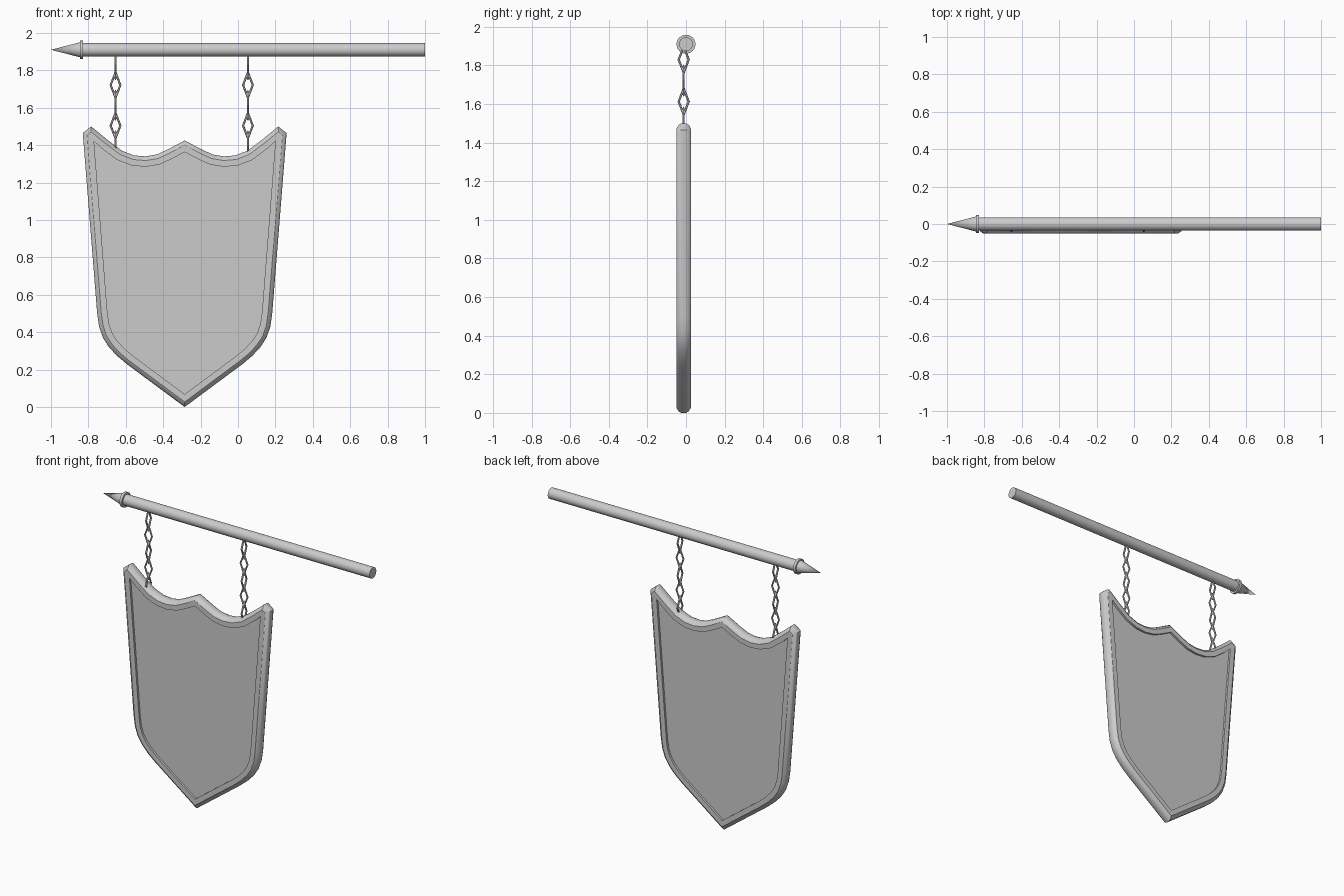
import bpy, bmesh, math
from mathutils import Vector

if "Cube" in bpy.data.objects:
    bpy.data.objects.remove(bpy.data.objects["Cube"])

CX, CY = -0.285, -0.012     # shield centre line
ROD_Z = 1.91


def smooth(obj, angle=35):
    bpy.ops.object.select_all(action='DESELECT')
    obj.select_set(True)
    bpy.context.view_layer.objects.active = obj
    bpy.ops.object.shade_smooth_by_angle(angle=math.radians(angle))


def rod_part(name, x0, x1, r0, r1):
    # cylinder or cone along x, r0 at x0 and r1 at x1
    bpy.ops.mesh.primitive_cone_add(vertices=24, radius1=r0, radius2=r1, depth=x1 - x0,
                                    location=((x0 + x1) / 2, 0, ROD_Z),
                                    rotation=(0, math.pi / 2, 0))
    obj = bpy.context.object
    obj.name = name
    smooth(obj)


# hanging rod with collar and pointed tip
rod_part("rod", -0.83, 1.0, 0.036, 0.036)
rod_part("rod_collar", -0.845, -0.828, 0.049, 0.049)
rod_part("rod_tip", -1.0, -0.845, 0.0, 0.04)

# chains of alternating diamond links
for side, x in (("left", -0.655), ("right", 0.053)):
    for i in range(5):
        bpy.ops.mesh.primitive_torus_add(major_segments=4, minor_segments=6,
                                         major_radius=0.026, minor_radius=0.006)
        link = bpy.context.object
        link.name = f"chain_link_{side}_{i + 1}"
        link.scale = (1, 2.6, 1)
        link.rotation_euler = (math.pi / 2, 0, math.pi / 2 if i % 2 == 0 else 0)
        link.location = (x, CY, 1.83 - 0.1085 * i)

# shield outline, right half from top peak to bottom point
half = [(0, 1.425), (0.095, 1.375), (0.15, 1.35), (0.21, 1.34), (0.27, 1.345),
        (0.335, 1.37), (0.415, 1.43), (0.5, 1.50), (0.545, 1.465),
        (0.468, 0.50), (0.458, 0.43), (0.437, 0.37), (0.405, 0.32), (0.36, 0.272),
        (0.31, 0.23), (0, 0.0)]
outline = [Vector(p) for p in half + [(-x, z) for x, z in half[-2:0:-1]]]


def inset(d):
    # mitred inward offset of the clockwise outline
    out, n = [], len(outline)
    for i, p in enumerate(outline):
        a = (p - outline[i - 1]).normalized()
        b = (outline[(i + 1) % n] - p).normalized()
        na, nb = Vector((a.y, -a.x)), Vector((b.y, -b.x))
        q = p + (na + nb) * (d / (1 + na.dot(nb)))
        # the short top corner edges collapse to a point on the inner border
        if d > 0.04 and abs(p.x) > 0.49 and p.y > 1.4:
            q = Vector((math.copysign(0.485, p.x), 1.422))
        out.append(q)
    return out


# shield: rounded rim, flat border and recessed panel on both faces
front = [(0.055, 0.024), (0.055, 0.038), (0.022, 0.038), (0.006, 0.026), (0.0, 0.012)]
profile = [(d, -y) for d, y in front] + front[::-1]
bm = bmesh.new()
loops = [[bm.verts.new((CX + p.x, CY + y, p.y)) for p in inset(d)] for d, y in profile]
n = len(outline)
for la, lb in zip(loops, loops[1:]):
    for i in range(n):
        j = (i + 1) % n
        bm.faces.new((la[i], la[j], lb[j], lb[i]))
bm.faces.new(loops[0])
bm.faces.new(loops[-1][::-1])
bmesh.ops.remove_doubles(bm, verts=bm.verts, dist=0.0005)
bmesh.ops.recalc_face_normals(bm, faces=bm.faces)
mesh = bpy.data.meshes.new("shield_sign")
bm.to_mesh(mesh)
bm.free()
shield = bpy.data.objects.new("shield_sign", mesh)
bpy.context.collection.objects.link(shield)
smooth(shield)
